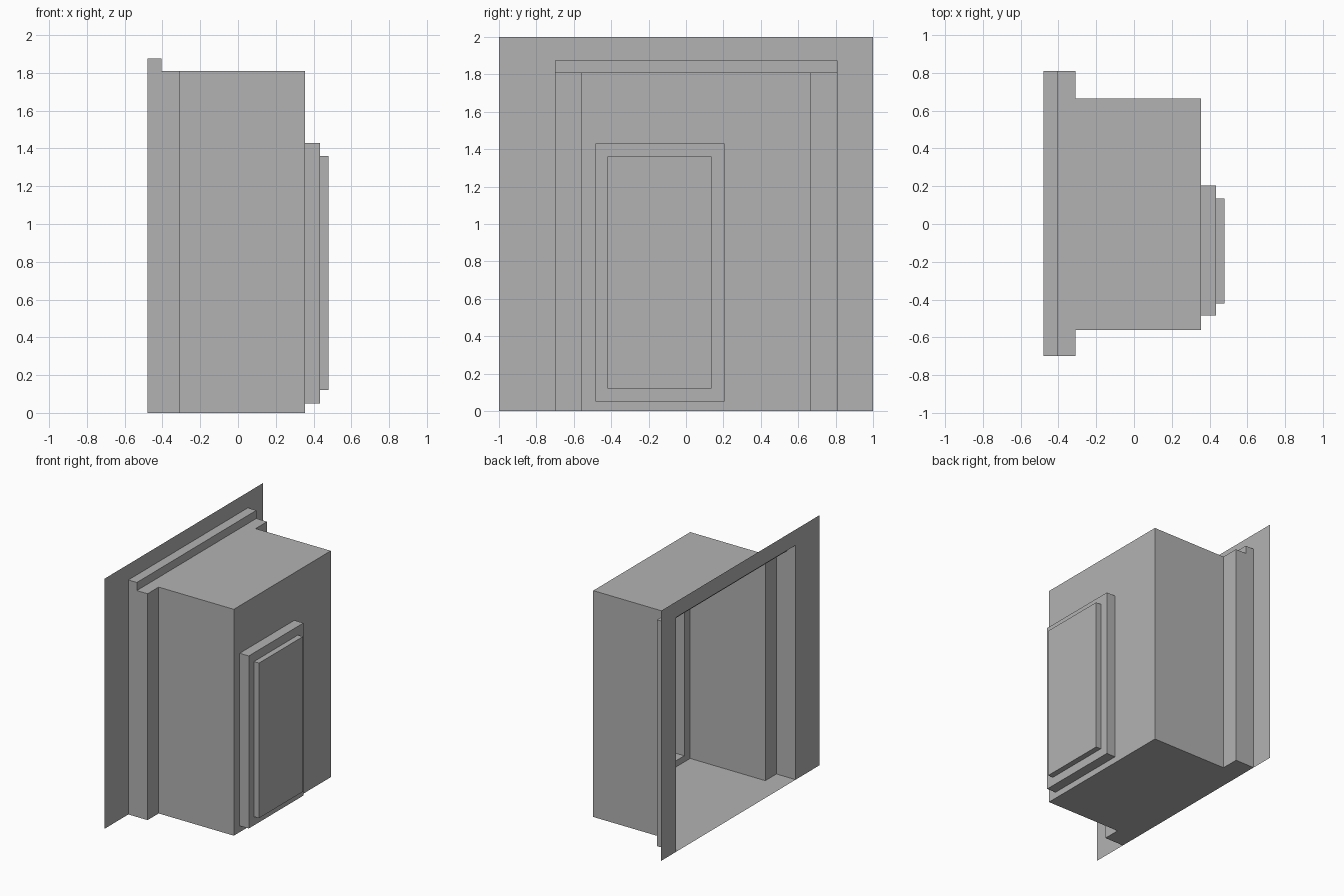
import bpy
import bmesh

cube = bpy.data.objects.get("Cube")
if cube:
    bpy.data.objects.remove(cube, do_unlink=True)

# One plain grey for everything
grey = bpy.data.materials.new("plain grey")
grey.use_nodes = True
colour = (0.448, 0.448, 0.448, 1)
grey.diffuse_color = colour
grey.node_tree.nodes["Principled BSDF"].inputs["Base Color"].default_value = colour


def shell(name, sections, capped=False):
    """Skin rectangles (x, outline) in order into a thin open shell."""
    bm = bmesh.new()
    rings = []
    for x, (y0, y1, z0, z1) in sections:
        corners = ((y0, z0), (y1, z0), (y1, z1), (y0, z1))
        rings.append([bm.verts.new((x, y, z)) for y, z in corners])
    for a, b in zip(rings, rings[1:]):
        for i in range(4):
            j = (i + 1) % 4
            face = bm.faces.new((a[i], a[j], b[j], b[i]))
            # Drop the strips that collapse along the floor line or shared edges
            if face.calc_area() < 1e-5:
                bm.faces.remove(face)
    if capped:
        bm.faces.new(rings[-1])
    bmesh.ops.remove_doubles(bm, verts=bm.verts, dist=1e-5)
    loose = [v for v in bm.verts if not v.link_faces]
    bmesh.ops.delete(bm, geom=loose, context='VERTS')
    mesh = bpy.data.meshes.new(name)
    bm.to_mesh(mesh)
    bm.free()
    mesh.materials.append(grey)
    obj = bpy.data.objects.new(name, mesh)
    bpy.context.collection.objects.link(obj)
    return obj


# Outlines: y range, z range
wall = (-1.0, 1.0, 0.0, 2.0)
opening = (-0.70, 0.81, 0.0, 1.875)
entry = (-0.70, 0.81, 0.0, 1.81)
room = (-0.56, 0.665, 0.0, 1.81)
niche = (-0.485, 0.205, 0.05, 1.43)
panel = (-0.42, 0.135, 0.12, 1.36)

# Depths of the steps
wall_x, lintel_x, entry_x, room_x, niche_x, panel_x = -0.48, -0.405, -0.31, 0.355, 0.435, 0.48

# Flat wall with its opening
shell("opening_wall", [(wall_x, wall), (wall_x, opening)])

# Wide entry with a raised lintel slot, stepping in to the room width
shell("entry_surround", [(wall_x, opening), (lintel_x, opening), (lintel_x, entry),
                         (entry_x, entry), (entry_x, room)])

# Main room, its end wall pierced by the niche
shell("room_shell", [(entry_x, room), (room_x, room), (room_x, niche)])

# Stepped niche closed by a flat panel
shell("niche_surround", [(room_x, niche), (niche_x, niche), (niche_x, panel)])
shell("niche_panel", [(niche_x, panel), (panel_x, panel)], capped=True)
